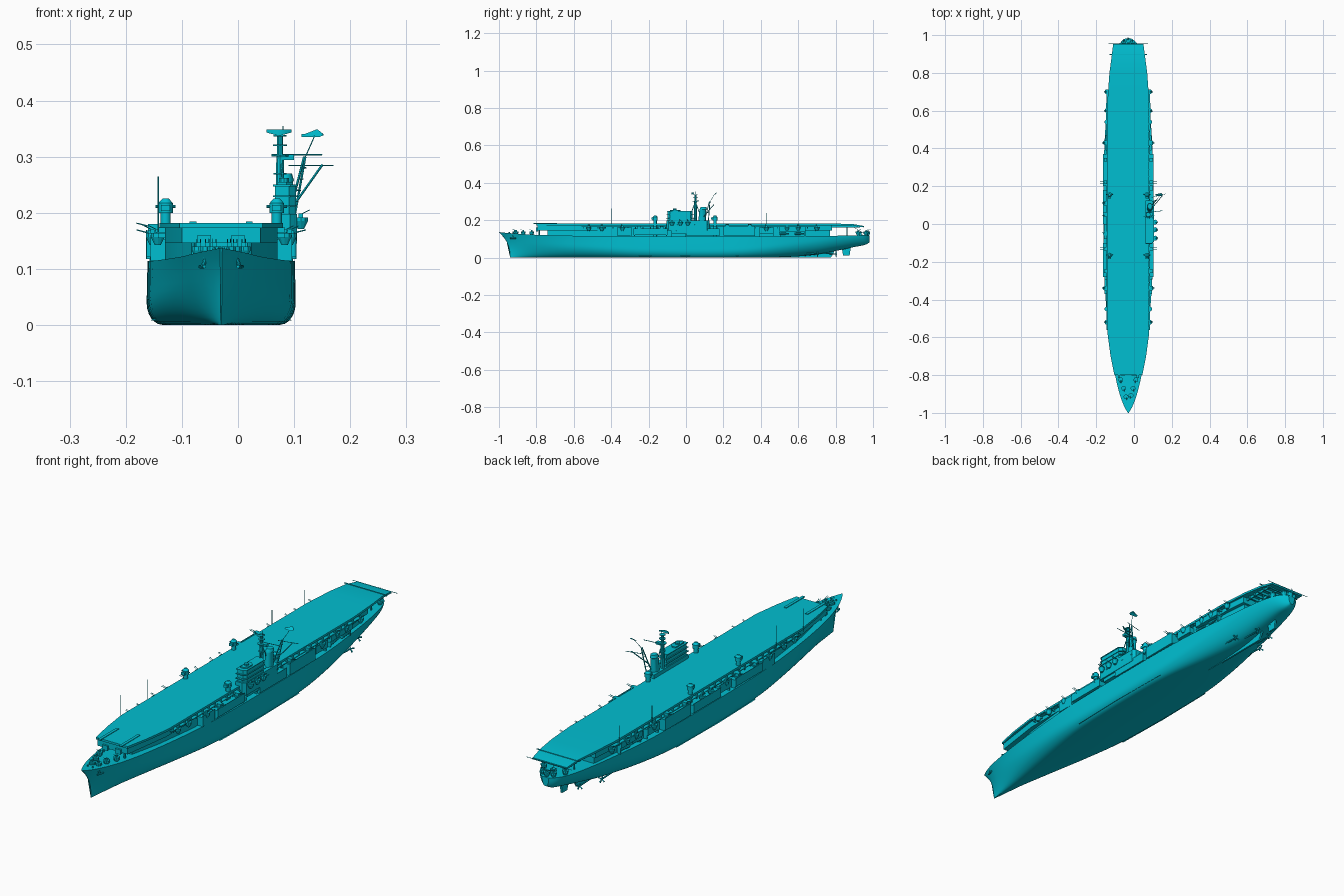
import bpy, bmesh, math
from mathutils import Vector, Matrix

C = -0.03            # ship centreline
parts = {}


def bm_for(name):
    return parts.setdefault(name, bmesh.new())


def box(name, x0, x1, y0, y1, z0, z1):
    m = Matrix.Translation(((x0 + x1) / 2, (y0 + y1) / 2, (z0 + z1) / 2)) @ Matrix.Diagonal(
        (abs(x1 - x0), abs(y1 - y0), abs(z1 - z0), 1))
    bmesh.ops.create_cube(bm_for(name), size=1, matrix=m)


def rod(name, a, b, r, r2=None, seg=8):
    a, b = Vector(a), Vector(b)
    d = b - a
    m = Matrix.Translation((a + b) / 2) @ d.to_track_quat('Z', 'Y').to_matrix().to_4x4()
    bmesh.ops.create_cone(bm_for(name), cap_ends=True, segments=seg, radius1=r,
                          radius2=r if r2 is None else r2, depth=d.length, matrix=m)


def loft(name, rings):
    bm = bm_for(name)
    vs = [[bm.verts.new(p) for p in r] for r in rings]
    n = len(vs[0])
    for a, b in zip(vs, vs[1:]):
        for i in range(n):
            bm.faces.new((a[i], a[(i + 1) % n], b[(i + 1) % n], b[i]))
    bm.faces.new(vs[0])
    bm.faces.new(vs[-1])


def slab(name, outline):
    """Symmetric slab: rows of (y, half width, bottom z, top z)."""
    loft(name, [[(C - h, y, a), (C + h, y, a), (C + h, y, b), (C - h, y, b)] for y, h, a, b in outline])


# Hull stations: y, deck half width, mid half width, keel z, deck z, flat floor share, bilge height, stem rake
stations = [
    (-1.0, .002, .001, 0, .137, .5, .5, .06), (-.965, .022, .008, 0, .133, .4, .6, .045),
    (-.9, .046, .024, 0, .128, .3, .7, .025), (-.8, .070, .048, 0, .122, .25, .7, .008),
    (-.65, .094, .080, 0, .118, .35, .6, 0), (-.45, .116, .112, 0, .115, .55, .5, 0),
    (-.25, .128, .129, 0, .114, .72, .4, 0), (.05, .131, .133, 0, .114, .78, .35, 0),
    (.3, .130, .131, 0, .114, .72, .4, 0), (.5, .122, .117, .002, .114, .5, .6, 0),
    (.68, .103, .096, .014, .115, .25, .8, 0), (.8, .088, .080, .036, .117, .2, .9, 0),
    (.9, .069, .060, .057, .119, .2, .9, 0), (.955, .046, .041, .068, .120, .2, .9, 0),
    (.982, .016, .014, .082, .119, .3, .8, 0)]


def spline(k, t):
    p = [stations[min(max(k + d, 0), len(stations) - 1)] for d in (-1, 0, 1, 2)]
    return [b + .5 * t * (c - a + t * (2 * a - 5 * b + 4 * c - d + t * (3 * (b - c) + d - a)))
            for a, b, c, d in zip(*p)]


def hull_ring(y, wt, wm, zb, zt, f, k, rake):
    half = []
    for j in range(13):
        s = (j / 12) ** 1.6
        u = min(s / k, 1)
        w = (wm + (wt - wm) * s ** 1.6) * (f + (1 - f) * math.sqrt(max(0, 1 - (1 - u) ** 2)))
        half.append((max(w, .0005), y + rake * (1 - s ** 2.5), zb + (zt - zb) * s))
    return [(C - w, yy, z) for w, yy, z in reversed(half)] + [(C + w, yy, z) for w, yy, z in half]


rings = [hull_ring(*spline(k, t / 4)) for k in range(len(stations) - 1) for t in range(4)]
loft("hull", rings + [hull_ring(*stations[-1])])

# Keel fin, rudder, shafts, propellers and bilge keels
loft("keel_fin", [[(C + x, y, z) for y, z in ((.45, 0), (.775, 0), (.80, .045), (.5, .045))] for x in (-.004, .004)])
loft("rudder", [[(C + x, y, z) for y, z in ((.84, .012), (.875, .012), (.88, .05), (.835, .062), (.835, .04))]
                for x in (-.004, .004)])
rod("rudder", (C, .85, .04), (C, .85, .075), .005)
for s in (-1, 1):
    for x, y in ((.032, .80), (.066, .70)):
        rod("propeller_shafts", (C + s * x, y - .16, .026), (C + s * x, y, .02), .003)
        rod("propellers", (C + s * x, y, .02), (C + s * x, y + .008, .02), .005, .001)
        for q in range(4):
            a = q * math.pi / 2 + .4
            rod("propellers", (C + s * x, y, .02),
                (C + s * x + .015 * math.cos(a), y + .003, .02 + .015 * math.sin(a)), .0012, .004, 4)
    loft("bilge_keels", [[(C + s * (.112 + a), y, .014), (C + s * (.126 + a), y, .008), (C + s * (.113 + a), y, .018)]
                         for y, a in ((-.25, -.006), (0, 0), (.28, -.004))])

# Hangar, gallery deck and flight deck with rounded-down stern
slab("hangar", [(-.74, .052, .11, .15), (-.6, .078, .11, .15), (-.4, .1, .11, .15), (.5, .1, .11, .15),
                (.77, .078, .11, .15)])
slab("gallery_deck", [(-.795, .07, .146, .174), (-.58, .1, .146, .174), (.68, .1, .146, .174), (.78, .092, .146, .174)])
slab("flight_deck", [(-.80, .074, .173, .182), (-.7, .094, .173, .182), (-.58, .11, .173, .182),
                     (.66, .11, .173, .182), (.8, .1, .173, .182), (.89, .088, .171, .180), (.953, .08, .162, .169)])
for y in (.80, .83, .86, .89, .92):
    box("stern_deck_beams", C - .08, C + .08, y, y + .004, .161, .172)
for x in (-.07, -.025, .025, .07):
    box("stern_deck_beams", C + x - .002, C + x + .002, .78, .93, .161, .172)
for s in (-1, 1):
    rod("stern_deck_posts", (C + s * .05, .86, .115), (C + s * .05, .86, .17), .003)
    rod("bow_deck_posts", (C + s * .05, -.785, .118), (C + s * .05, -.785, .15), .004)
    box("catapults", C + s * .05 - .006, C + s * .05 + .006, -.815, -.69, .181, .1845)
    box("catapult_front_notches", C + s * .03 - .012, C + s * .03 + .012, -.803, -.79, .140, .160)
rod("stern_outrigger", (C - .105, .957, .167), (C + .105, .957, .167), .0012, seg=5)
box("deck_lift_barriers", C - .1, C + .1, .895, .899, .178, .181)


def twin_gun(x, y, z, aim):
    """Shielded twin mount; aim is a horizontal direction."""
    d = Vector((aim[0], aim[1], .25))
    side = Vector((-aim[1], aim[0], 0)) * .004
    rod("gun_mounts", (x, y, z), (x, y, z + .006), .013, seg=12)
    box("gun_mounts", x - .009, x + .009, y - .009, y + .009, z + .005, z + .018)
    for k in (-1, 1):
        p = Vector((x, y, z + .012)) + side * k
        rod("gun_barrels", p, p + d * .03, .0014, .001, 6)


def light_gun(x, y, z, aim):
    """Open gun tub with quad barrels."""
    rod("gun_tubs", (x, y, z - .014), (x, y, z), .006, .013, 10)
    rod("gun_tubs", (x, y, z), (x, y, z + .007), .013, seg=10)
    box("light_guns", x - .004, x + .004, y - .005, y + .005, z + .006, z + .014)
    for k in (-.003, .003):
        p = Vector((x - aim[1] * k, y + aim[0] * k, z + .012))
        rod("gun_barrels", p, p + Vector((aim[0], aim[1], .5)) * .016, .0009, seg=5)


# Side galleries, walkways, sponsons and guns, mirrored port and starboard
for s in (-1, 1):
    def sbox(name, a, b, *rest):
        box(name, C + s * a, C + s * b, *rest)
    for y0, y1, z0, z1, out in ((-.37, -.29, .115, .153, .126), (-.28, -.10, .122, .150, .133),
                                (-.08, .00, .130, .158, .128), (.00, .18, .118, .150, .133),
                                (.20, .37, .118, .162, .134), (.39, .47, .130, .155, .122), (.5, .64, .140, .156, .117)):
        sbox("side_sponsons", .09, out, y0, y1, z0, z1)
        sbox("sponson_bulwarks", out - .002, out, y0, y1, z1, z1 + .007)
        for y in (y0 + .004, y1 - .004):
            sbox("sponson_brackets", .095, out - .006, y - .002, y + .002, .112, z1)
    sbox("deck_edge_walkways", .1, .116, -.56, .7, .163, .166)
    for i in range(31):
        y = -.55 + i * .04
        sbox("deck_edge_brackets", .098, .113, y - .002, y + .002, .155, .1745)
    for y in (-.25, -.13, .22, .34):
        twin_gun(C + s * .121, y, .150 if y < 0 else .162, (s, 0))
    for y in (-.52, -.45, -.34, -.05, .05, .11, .43, .54, .6, .7):
        light_gun(C + s * (.122 if -.4 < y < .5 else .113), y, .157, (s, 0))
    # Ship's boats hung under the gallery
    for y in (.5, .58):
        rod("boats", (C + s * .108, y, .128), (C + s * .108, y + .05, .128), .008, .004)
    # Fire-control directors on pedestals
    for y in (-.165, .155):
        x = C + s * .099
        rod("director_pedestals", (x, y, .115), (x, y, .203), .009, seg=12)
        rod("directors", (x, y, .2), (x, y, .217), .013, seg=12)
        rod("directors", (x, y, .217), (x, y, .225), .013, .006, 12)
        rod("directors", (x - .018, y, .211), (x + .018, y, .211), .0025)
        box("directors", x - .008, x + .008, y - .02, y - .008, .203, .214)

# Port-side whip aerials
for y, top in ((-.58, .265), (-.40, .262), (.43, .24), (.65, .24)):
    rod("whip_aerials", (C - .112, y, .165), (C - .112, y, top), .0011, seg=5)

# Bow and stern guns, anchors and bitts
for x, y in ((-.025, -.87), (.025, -.87), (-.012, -.915), (.014, -.908), (-.04, -.825), (.04, -.825)):
    light_gun(C + x, y, .133, (0, -1))
for x, y in ((-.024, .962), (.024, .962), (0, .972), (-.05, .92), (.05, .92)):
    light_gun(C + x, y, .132, (0, 1))
twin_gun(C, .93, .118, (0, 1))
for s in (-1, 1):
    rod("anchors", (C + s * .026, -.93, .122), (C + s * .034, -.925, .102), .005, .003)
    rod("anchors", (C + s * .030, -.94, .104), (C + s * .038, -.91, .104), .003)
    rod("bitts", (C + s * .012, -.945, .128), (C + s * .012, -.945, .138), .003)
rod("jackstaff", (C, .965, .12), (C, .87, .18), .0009, seg=5)

# Island: tapered plan extruded, with bridge levels and sponson base


def island_level(name, y0, y1, xa, xb, z0, z1):
    c = .012
    plan = ((xa, y0), (xb - c, y0), (xb, y0 + c), (xb, y1 - c), (xb - c, y1), (xa, y1))
    loft(name, [[(x, y, z) for x, y in plan] for z in (z0, z1)])


island_level("island_base", -.105, .125, .062, .105, .145, .198)
island_level("island_tower", -.098, .035, .066, .103, .196, .248)
for z, y0, y1 in ((.210, -.107, .05), (.228, -.104, .042), (.247, -.102, .036)):
    island_level("island_walkways", y0, y1, .062, .106, z, z + .003)
island_level("bridge_house", -.085, -.03, .07, .098, .25, .255)
for y in (-.075, -.03, .01):
    light_gun(.112, y, .185, (1, 0))
rod("island_director", (.082, -.06, .25), (.082, -.06, .262), .009, seg=10)

# Funnel with cap
loft("funnel", [[(.084 + .015 * k * math.cos(a), y + .019 * k * math.sin(a), z)
                 for a in [i * math.pi / 8 for i in range(16)]]
                for k, y, z in ((1.1, .085, .18), (.95, .09, .255), (1.05, .092, .258), (.8, .094, .27))])

# Main mast with platforms and search radars
rod("main_mast", (.075, .05, .19), (.075, .05, .30), .009, .007, 10)
rod("main_mast", (.075, .05, .30), (.075, .05, .337), .0055, seg=10)
for z, r in ((.268, .012), (.300, .016), (.319, .013), (.336, .012)):
    rod("mast_platforms", (.075, .05, z), (.075, .05, z + .003), r, seg=10)
for y in (.03, .07):
    rod("mast_struts", (.082, y, .245), (.076, .05, .30), .002, seg=6)
loft("main_radar", [[(.073 + x, .04 - .01 * (1 - (x / .022) ** 2), .337 + .006 * abs(x) / .022),
                     (.073 + x, .043 - .01 * (1 - (x / .022) ** 2), .337 + .006 * abs(x) / .022),
                     (.073 + x, .043 - .01 * (1 - (x / .022) ** 2), .348),
                     (.073 + x, .04 - .01 * (1 - (x / .022) ** 2), .348)]
                    for x in (-.022, -.011, 0, .011, .022)])
rod("main_mast", (.08, .05, .34), (.08, .05, .355), .001, seg=5)
rod("yards", (.06, .06, .303), (.15, .07, .303), .0015, seg=5)
box("mast_platforms", .075, .10, .045, .06, .294, .304)

# Raked lattice mast abaft the funnel
for a, b in (((.092, .10, .20), (.118, .125, .30)), ((.102, .12, .20), (.120, .128, .30)),
             ((.104, .095, .22), (.150, .15, .285))):
    rod("raked_mast", a, b, .0022, seg=6)
rod("raked_mast", (.118, .125, .295), (.137, .152, .338), .001, seg=5)
rod("yards", (.09, .14, .284), (.17, .16, .284), .0013, seg=5)
for z in (.22, .24, .26, .28):
    x = .097 + (z - .2) * .24
    rod("raked_mast", (x - .004, .098 + (z - .2) * .25, z), (x + .005, .118 + (z - .2) * .1, z), .0012, seg=5)
loft("aft_radar", [[(.113, .15, .335), (.113, .158, .340), (.118, .158, .340)],
                   [(.145, .148, .335), (.145, .163, .343), (.141, .163, .349)],
                   [(.152, .152, .338), (.152, .158, .340), (.150, .158, .342)]])

# Turn every part into an object
mat = bpy.data.materials.new("ship_paint")
mat.diffuse_color = (0.0, 0.52, 0.64, 1)
for name, bm in parts.items():
    bmesh.ops.recalc_face_normals(bm, faces=bm.faces)
    me = bpy.data.meshes.new(name)
    bm.to_mesh(me)
    bm.free()
    me.materials.append(mat)
    ob = bpy.data.objects.new(name, me)
    bpy.context.collection.objects.link(ob)
    ob.select_set(True)
    bpy.context.view_layer.objects.active = ob
bpy.ops.object.shade_smooth_by_angle(angle=math.radians(32))
